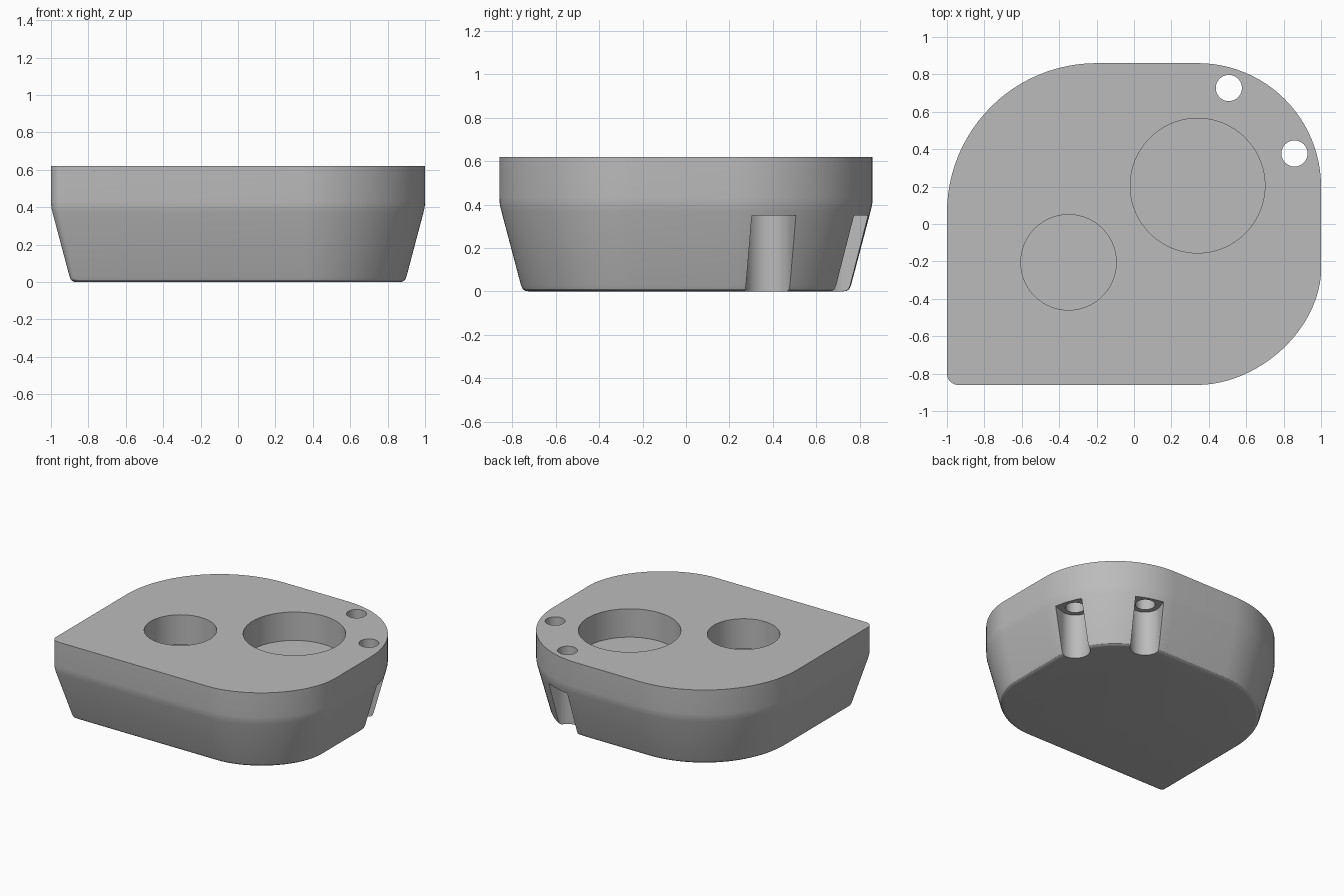
import bpy, bmesh
from math import sin, cos, pi, radians, atan2
from mathutils import Matrix, Vector

default = bpy.data.objects.get("Cube")
if default:
    bpy.data.objects.remove(default, do_unlink=True)

HEIGHT, SLOT_TOP = 0.62, 0.35

grey = bpy.data.materials.new("plain_grey")
grey.use_nodes = True
colour = (0.5, 0.5, 0.5, 1)
grey.diffuse_color = colour
grey.node_tree.nodes["Principled BSDF"].inputs["Base Color"].default_value = colour


def outline(inset, steps=24):
    """Rounded plan shape; each corner has its own radii and fullness."""
    x, y = 1 - inset, 0.86 - inset
    # sign x, sign y, radius x, radius y, exponent
    corners = [(1, 1, 0.66, 0.66, 2), (-1, 1, 0.8, 0.8, 2),
               (-1, -1, 0.06, 0.06, 2), (1, -1, 0.65, 0.61, 1.83)]
    pts = []
    for k, (sx, sy, rx, ry, n) in enumerate(corners):
        rx, ry = max(rx - inset, 0.025), max(ry - inset, 0.025)
        for i in range(steps + 1):
            a = pi / 2 * i / steps
            if k % 2:
                a = pi / 2 - a
            u = max(cos(a), 0) ** (2 / n)
            v = max(sin(a), 0) ** (2 / n)
            pts.append((sx * (x - rx + rx * u), sy * (y - ry + ry * v)))
    return pts


def loft(name, rings):
    """Join a stack of matching (points, z) rings into a closed solid."""
    bm = bmesh.new()
    loops = [[bm.verts.new((px, py, z)) for px, py in pts] for pts, z in rings]
    n = len(loops[0])
    for lo, hi in zip(loops, loops[1:]):
        for i in range(n):
            j = (i + 1) % n
            bm.faces.new((lo[i], lo[j], hi[j], hi[i]))
    bm.faces.new(loops[0][::-1])
    bm.faces.new(loops[-1])
    bmesh.ops.recalc_face_normals(bm, faces=bm.faces)
    mesh = bpy.data.meshes.new(name)
    bm.to_mesh(mesh)
    bm.free()
    mesh.materials.append(grey)
    ob = bpy.data.objects.new(name, mesh)
    bpy.context.collection.objects.link(ob)
    return ob


def cut(body, name, pts, z0, z1):
    """Subtract a vertical prism from the body."""
    cutter = loft(name, [(pts, z0), (pts, z1)])
    cutter.hide_render = True
    mod = body.modifiers.new(name, 'BOOLEAN')
    mod.operation, mod.solver, mod.object = 'DIFFERENCE', 'EXACT', cutter
    bpy.context.view_layer.objects.active = body
    bpy.ops.object.modifier_apply(modifier=name)
    bpy.data.objects.remove(cutter, do_unlink=True)


def circle(x, y, r, n=64):
    return [(x + r * cos(2 * pi * i / n), y + r * sin(2 * pi * i / n)) for i in range(n)]


def slot(x, y, r, angle, n=24):
    """U shape: round inner end, open towards the given direction."""
    pts = [Vector((r * cos(a), r * sin(a)))
           for a in (pi / 2 + pi * i / n for i in range(n + 1))]
    pts += [Vector((0.4, -r)), Vector((0.4, r))]
    turn = Matrix.Rotation(angle, 2)
    return [tuple(turn @ p + Vector((x, y))) for p in pts]


# body: rounded foot, tapered lower wall, upright rim
profile = [(0.135, 0), (0.12, 0.002), (0.107, 0.011), (0.099, 0.03),
           (0.009, 0.37), (0.002, 0.4), (0, 0.43), (0, HEIGHT)]
body = loft("holder_body", [(outline(d), z) for d, z in profile])

# round pockets in the top
big = Vector((0.34, 0.205))
cut(body, "large_pocket", circle(big.x, big.y, 0.36, 96), 0.4, 1)
cut(body, "small_pocket", circle(-0.35, -0.205, 0.255, 80), 0.39, 1)

# two through holes, each opening into a wall slot below
for side, x, y in (("back", 0.507, 0.727), ("left", 0.858, 0.377)):
    angle = atan2(y - big.y, x - big.x)
    cut(body, side + "_slot", slot(x, y, 0.107, angle), -0.2, SLOT_TOP)
    cut(body, side + "_hole", circle(x, y, 0.07, 40), 0.2, 1)

bpy.ops.object.select_all(action='DESELECT')
body.select_set(True)
bpy.context.view_layer.objects.active = body
bpy.ops.object.shade_smooth_by_angle(angle=radians(30))
